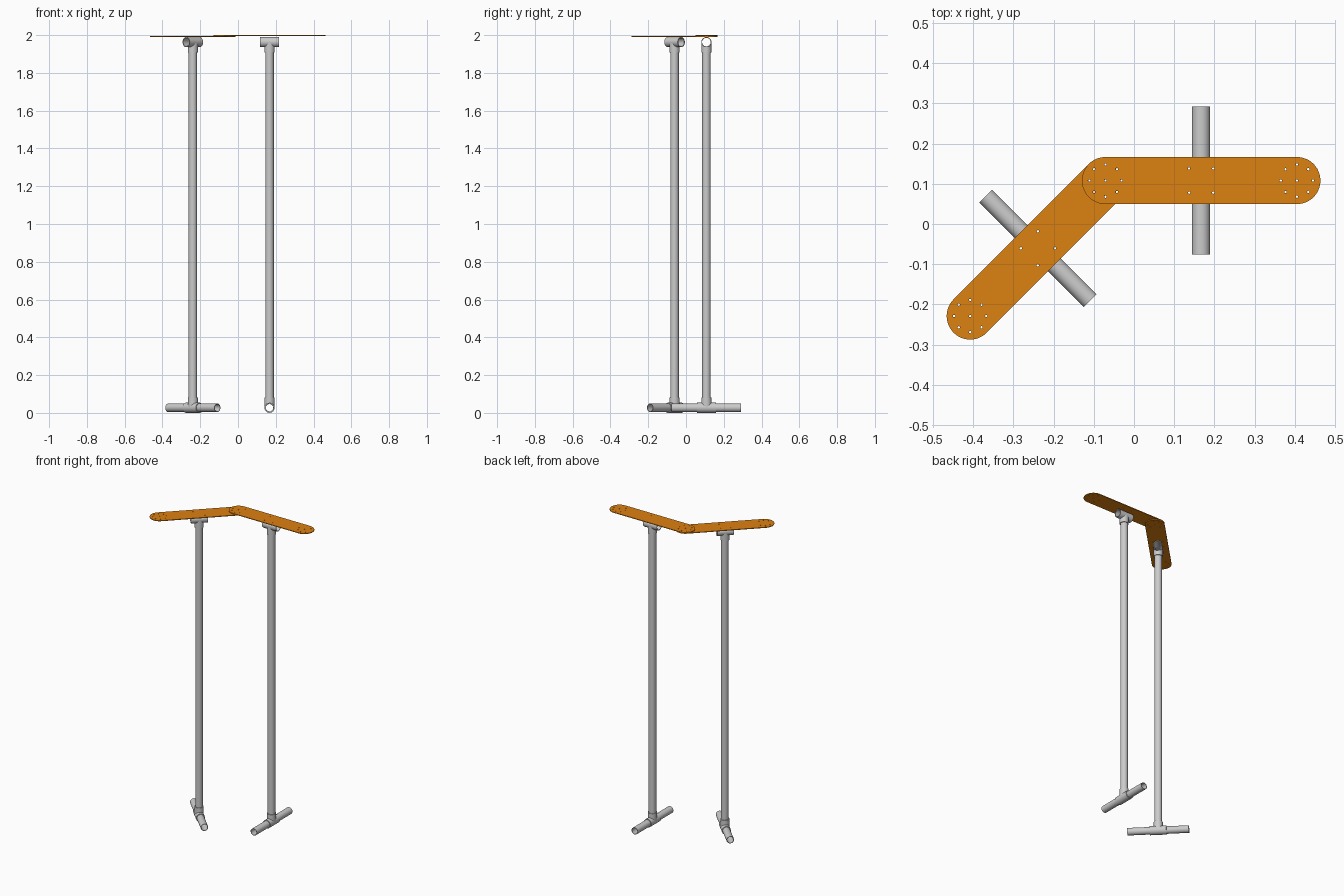
import bpy, bmesh
from math import sin, cos, pi, radians, sqrt
from mathutils import Matrix, Vector

if "Cube" in bpy.data.objects:
    bpy.data.objects.remove(bpy.data.objects["Cube"])

N = 40
R_TUBE, R_IN, R_TEE = 0.0225, 0.0195, 0.027
FOOT_Z, TOP_Z = 0.027, 1.963

orange = bpy.data.materials.new("orange_paint")
orange.diffuse_color = (0.72, 0.22, 0.005, 1)
orange.use_nodes = True
orange.node_tree.nodes["Principled BSDF"].inputs["Base Color"].default_value = orange.diffuse_color


def add_object(name, mesh, matrix):
    ob = bpy.data.objects.new(name, mesh)
    bpy.context.collection.objects.link(ob)
    ob.matrix_world = matrix
    return ob


def add_tube(bm, r_out, r_in, z0, z1, matrix=Matrix(), saddle=0):
    """Hollow tube along z; a saddle radius shapes its lower end to sit on a pipe along x."""
    rings = []
    for r, z in ((r_out, z0), (r_out, z1), (r_in, z1), (r_in, z0)):
        ring = []
        for i in range(N):
            x, y = r * cos(2 * pi * i / N), r * sin(2 * pi * i / N)
            zz = sqrt(max(saddle**2 - y * y, 0)) if saddle and z == z0 else z
            ring.append(bm.verts.new(matrix @ Vector((x, y, zz))))
        rings.append(ring)
    for k in range(4):
        a, b = rings[k], rings[(k + 1) % 4]
        for i in range(N):
            j = (i + 1) % N
            bm.faces.new((a[i], a[j], b[j], b[i]))


def finish(name, bm, matrix):
    bmesh.ops.recalc_face_normals(bm, faces=bm.faces)
    mesh = bpy.data.meshes.new(name)
    bm.to_mesh(mesh)
    bm.free()
    ob = add_object(name, mesh, matrix)
    bpy.ops.object.select_all(action='DESELECT')
    ob.select_set(True)
    bpy.context.view_layer.objects.active = ob
    bpy.ops.object.shade_smooth_by_angle(angle=radians(35))


ALONG_X = Matrix.Rotation(pi / 2, 4, 'Y')


def tube(name, length_from, length_to, matrix):
    bm = bmesh.new()
    add_tube(bm, R_TUBE, R_IN, length_from, length_to)
    finish(name, bm, matrix)


def tee(name, matrix):
    bm = bmesh.new()
    add_tube(bm, R_TEE, R_TUBE, -0.05, 0.05, ALONG_X)
    add_tube(bm, R_TEE, R_TUBE, 0, 0.055, saddle=R_TEE)
    finish(name, bm, matrix)


def circle(cx, cy, r, n):
    return [(cx + r * cos(2 * pi * i / n), cy + r * sin(2 * pi * i / n)) for i in range(n)]


def plate(name, matrix, rot, thick=0.0045, half=0.238, r=0.0585):
    # rounded outline, then bolt holes as inner splines
    loops = [[(s * (half + r * sin(pi * i / 24)), s * -r * cos(pi * i / 24))
              for s in (side,) for i in range(25)] for side in (1, -1)]
    loops = [loops[0] + loops[1]]
    holes = [(x, y) for x in (-0.03, 0.03) for y in (-0.03, 0.03)]
    for cx in (-half, half):
        holes.append((cx, 0))
        holes += [(cx + x, y) for x, y in circle(0, 0, 0.04, 8)]
    loops += [circle(x, y, 0.003, 12) for x, y in holes]
    curve = bpy.data.curves.new(name, 'CURVE')
    curve.dimensions = '2D'
    curve.fill_mode = 'BOTH'
    curve.extrude = thick / 2
    for pts in loops:
        sp = curve.splines.new('POLY')
        sp.points.add(len(pts) - 1)
        for p, (x, y) in zip(sp.points, pts):
            p.co = (x, y, 0, 1)
        sp.use_cyclic_u = True
    tmp = add_object(name + "_outline", curve, Matrix())
    bpy.context.view_layer.update()
    dg = bpy.context.evaluated_depsgraph_get()
    mesh = bpy.data.meshes.new_from_object(tmp.evaluated_get(dg))
    bpy.data.objects.remove(tmp)
    bm = bmesh.new()
    bm.from_mesh(mesh)
    bmesh.ops.remove_doubles(bm, verts=bm.verts, dist=1e-5)
    bmesh.ops.recalc_face_normals(bm, faces=bm.faces)
    for f in bm.faces:
        f.smooth = False
    bm.to_mesh(mesh)
    bm.free()
    mesh.materials.clear()
    mesh.materials.append(orange)
    add_object(name, mesh, matrix @ rot)


# two identical stands, the left one turned 45 degrees and overlapped by the right plate
for side, x, y, angle, plate_z in (("right", 0.167, 0.108, 0, 1.99775),
                                   ("left", -0.239, -0.0605, 45, 1.99325)):
    rot = Matrix.Rotation(radians(angle), 4, 'Z')
    turn = Matrix.Rotation(pi / 2, 4, 'Z')
    at = lambda z: Matrix.Translation((x, y, z))
    plate(side + "_plate", at(plate_z), rot)
    tee(side + "_top_tee", at(TOP_Z) @ rot @ Matrix.Rotation(pi, 4, 'X'))
    tube(side + "_pole", FOOT_Z + 0.024, TOP_Z - 0.024, at(0))
    tee(side + "_foot_tee", at(FOOT_Z) @ rot @ turn)
    tube(side + "_foot_tube", -0.184, 0.184, at(FOOT_Z) @ rot @ turn @ ALONG_X)
